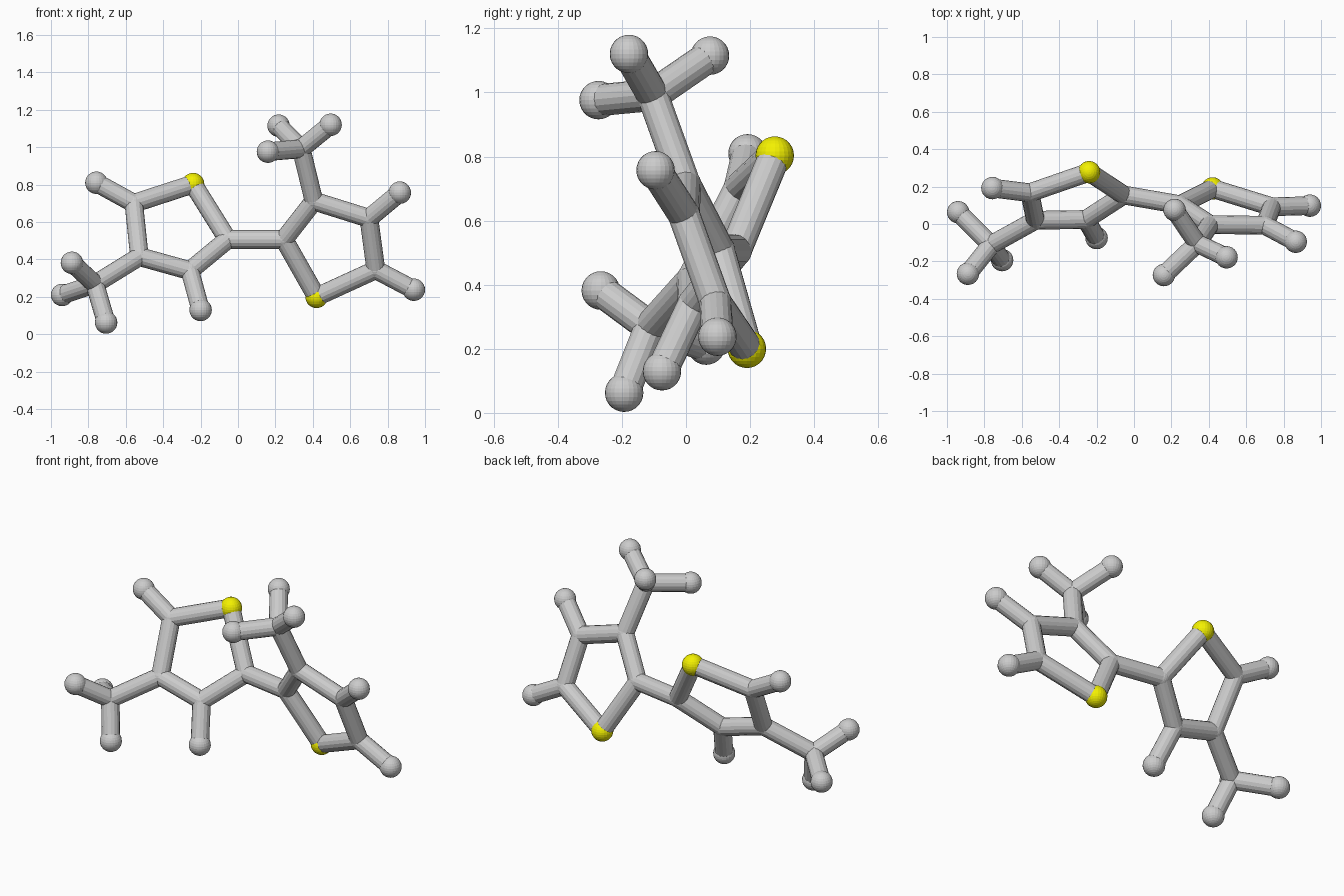
import bpy
from mathutils import Vector

if "Cube" in bpy.data.objects:
    bpy.data.objects.remove(bpy.data.objects["Cube"])

BALL, JOINT, ROD = 0.06, 0.051, 0.05

# Atom centres: c = carbon joint, h = hydrogen ball, s = sulphur ball
atoms = {
    # left ring
    "s1": (-0.24, 0.277, 0.803), "c1": (-0.557, 0.167, 0.70),
    "c2": (-0.527, 0.02, 0.415), "c3": (-0.257, 0.024, 0.34),
    "c4": (-0.055, 0.155, 0.507),
    "h1": (-0.757, 0.192, 0.81), "h3": (-0.20, -0.075, 0.13),
    # left methyl
    "c5": (-0.765, -0.112, 0.268), "h5a": (-0.888, -0.266, 0.382),
    "h5b": (-0.94, 0.063, 0.21), "h5c": (-0.705, -0.193, 0.063),
    # right ring
    "c6": (0.246, 0.103, 0.507), "s2": (0.42, 0.19, 0.20),
    "c7": (0.737, 0.092, 0.345), "c8": (0.70, -0.007, 0.62),
    "c9": (0.406, -0.003, 0.712),
    "h7": (0.94, 0.098, 0.238), "h8": (0.865, -0.095, 0.757),
    # right methyl
    "c10": (0.338, -0.104, 0.992), "h10a": (0.217, 0.075, 1.115),
    "h10b": (0.495, -0.178, 1.12), "h10c": (0.16, -0.273, 0.976),
}
bonds = ("s1-c1 c1-c2 c2-c3 c3-c4 c4-s1 c1-h1 c3-h3 c2-c5 c5-h5a c5-h5b c5-h5c "
         "c4-c6 c6-s2 s2-c7 c7-c8 c8-c9 c9-c6 c7-h7 c8-h8 c9-c10 "
         "c10-h10a c10-h10b c10-h10c").split()
kinds = {"c": "carbon_joint", "h": "hydrogen_ball", "s": "sulphur_ball"}

yellow = bpy.data.materials.new("yellow")
yellow.diffuse_color = (0.9, 0.88, 0.0, 1)
yellow.use_nodes = True
yellow.node_tree.nodes["Principled BSDF"].inputs["Base Color"].default_value = yellow.diffuse_color

# Balls and rounded joints
for key, pos in atoms.items():
    r = JOINT if key[0] == "c" else BALL
    bpy.ops.mesh.primitive_uv_sphere_add(segments=24, ring_count=14, radius=r, location=pos)
    ob = bpy.context.object
    ob.name = f"{kinds[key[0]]}_{key[1:]}"
    if key[0] == "s":
        ob.data.materials.append(yellow)

# Bond rods
for bond in bonds:
    a, b = (Vector(atoms[k]) for k in bond.split("-"))
    d = b - a
    bpy.ops.mesh.primitive_cylinder_add(vertices=16, radius=ROD, depth=d.length,
                                        location=(a + b) / 2,
                                        rotation=d.to_track_quat('Z', 'Y').to_euler())
    bpy.context.object.name = "bond_rod_" + bond.replace("-", "_")
